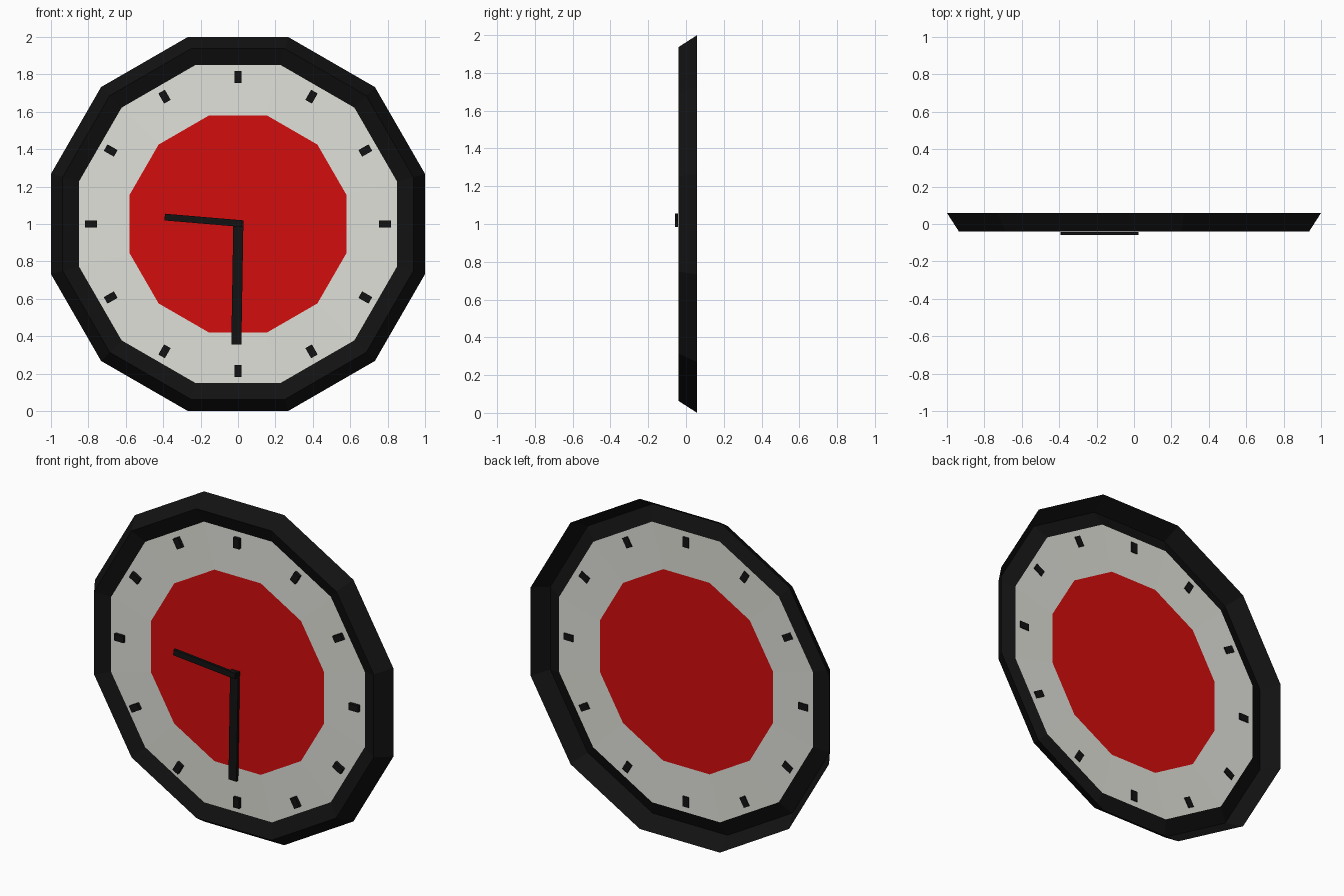
import bpy, math
from mathutils import Matrix, Vector

if "Cube" in bpy.data.objects:
    bpy.data.objects.remove(bpy.data.objects["Cube"])

SIDES = 12
CZ = 1.0  # height of the clock centre


def material(name, rgb):
    m = bpy.data.materials.new(name)
    m.diffuse_color = (*rgb, 1)
    m.use_nodes = True
    m.node_tree.nodes["Principled BSDF"].inputs["Base Color"].default_value = m.diffuse_color
    return m


BLACK = material("black", (0.006, 0.006, 0.006))
WHITE = material("off_white", (0.75, 0.75, 0.7))
RED = material("red", (0.65, 0.004, 0.004))


def add_mesh(name, verts, faces, mat):
    me = bpy.data.meshes.new(name)
    me.from_pydata(verts, [], faces)
    me.materials.append(mat)
    ob = bpy.data.objects.new(name, me)
    bpy.context.collection.objects.link(ob)
    return ob


def loop(apothem, y):
    """Twelve-sided loop with a flat side at the top, facing -y."""
    r = apothem / math.cos(math.pi / SIDES)
    angles = [math.tau * (i + 0.5) / SIDES for i in range(SIDES)]
    return [(r * math.cos(a), y, CZ + r * math.sin(a)) for a in angles]


def ring(name, profile, mat):
    """Skin between loops, given as (apothem, y) from the inside out."""
    verts = [v for a, y in profile for v in loop(a, y)]
    faces = []
    for k in range(len(profile) - 1):
        for i in range(SIDES):
            j = (i + 1) % SIDES
            p, q = k * SIDES, (k + 1) * SIDES
            faces.append((p + i, q + i, q + j, p + j))
    return add_mesh(name, verts, faces, mat)


def box(name, p, q, width, y0, y1, mat):
    """Flat bar from p to q (x, z) with the given width and depth range."""
    p, q = Vector(p), Vector(q)
    d = (q - p).normalized()
    n = Vector((-d.y, d.x)) * width / 2
    corners = [p - n, q - n, q + n, p + n]
    verts = [(c.x, y, c.y) for y in (y0, y1) for c in corners]
    faces = [(0, 1, 2, 3), (7, 6, 5, 4)]
    faces += [(i, i + 4, (i + 1) % 4 + 4, (i + 1) % 4) for i in range(4)]
    return add_mesh(name, verts, faces, mat)


# Frame: ridged rim, open at the back
ring("frame", [(0.85, 0.0), (0.937, -0.039), (1.0, 0.059)], BLACK)

# Dial: pale outer band and red centre
ring("dial_band", [(0.58, -0.004), (0.85, 0.0)], WHITE)
add_mesh("dial_centre", loop(0.58, -0.004), [tuple(range(SIDES))], RED)

# Hour markers, showing on both sides of the dial
for h in range(12):
    a = math.tau * h / 12
    d = Vector((math.sin(a), math.cos(a)))
    c = Vector((0, CZ))
    box(f"hour_marker_{h + 1}", c + d * 0.755, c + d * 0.817, 0.04,
        -0.02, 0.005, BLACK)

# Hands
box("minute_hand", (0.002, 1.02), (-0.009, 0.355), 0.054, -0.04, -0.024, BLACK)
box("hour_hand", (0.022, 1.002), (-0.392, 1.037), 0.036, -0.059, -0.043, BLACK)
